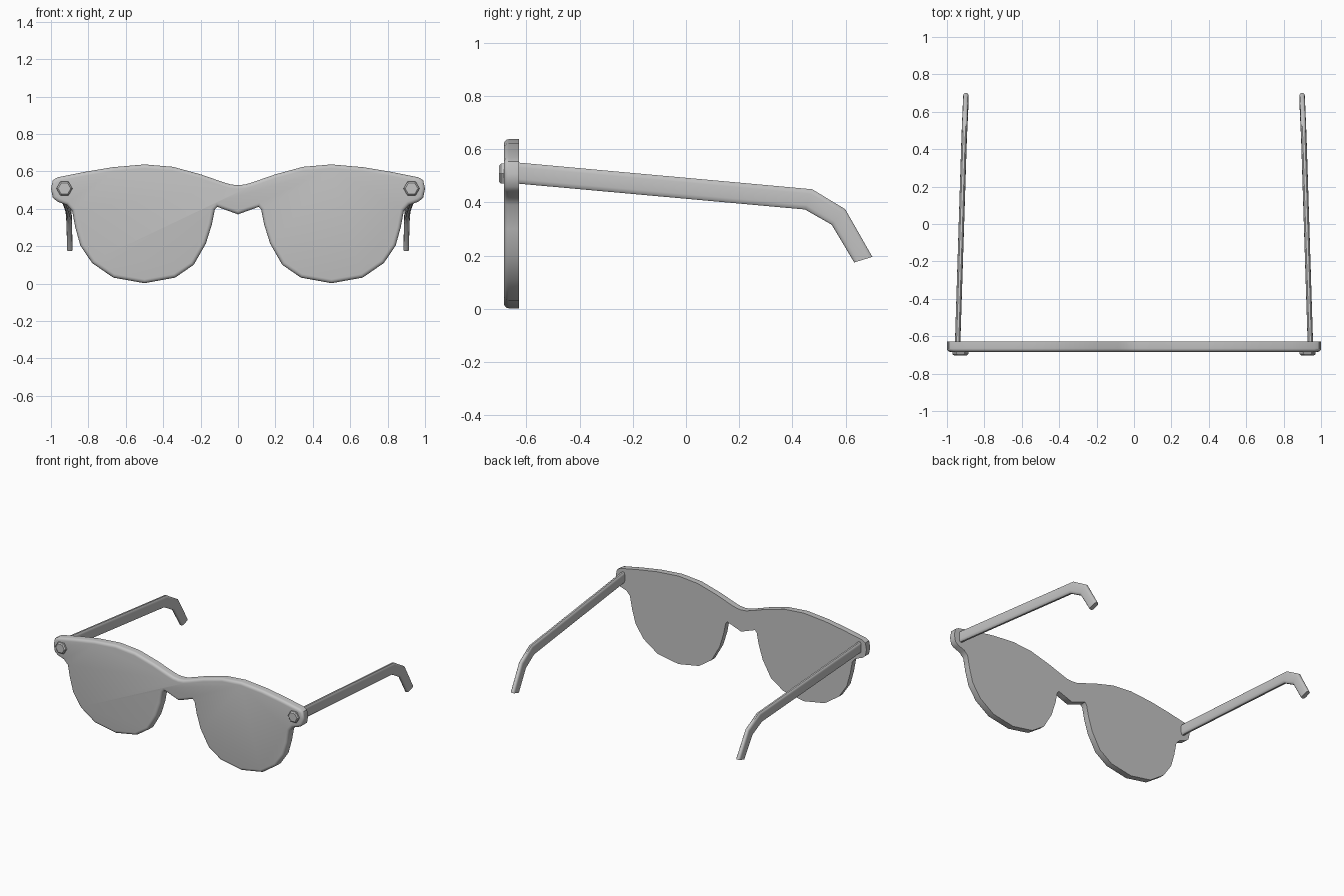
import bpy, bmesh, math
from mathutils import Vector

if "Cube" in bpy.data.objects:
    bpy.data.objects.remove(bpy.data.objects["Cube"])

grey = bpy.data.materials.new("frame grey")
grey.diffuse_color = (0.55, 0.55, 0.55, 1)
grey.use_nodes = True
grey.node_tree.nodes["Principled BSDF"].inputs["Base Color"].default_value = grey.diffuse_color


def loft(name, rings, angle=40):
    """Skin a list of equal-length point rings and cap both ends."""
    bm = bmesh.new()
    loops = [[bm.verts.new(p) for p in ring] for ring in rings]
    n = len(loops[0])
    for a, b in zip(loops, loops[1:]):
        for i in range(n):
            j = (i + 1) % n
            bm.faces.new((a[i], a[j], b[j], b[i]))
    bm.faces.new(loops[0])
    bm.faces.new(loops[-1])
    bmesh.ops.recalc_face_normals(bm, faces=bm.faces)
    mesh = bpy.data.meshes.new(name)
    bm.to_mesh(mesh)
    bm.free()
    mesh.materials.append(grey)
    ob = bpy.data.objects.new(name, mesh)
    bpy.context.collection.objects.link(ob)
    bpy.ops.object.select_all(action='DESELECT')
    ob.select_set(True)
    bpy.context.view_layer.objects.active = ob
    bpy.ops.object.shade_smooth_by_angle(angle=math.radians(angle))
    return ob


def inset(points, d):
    """Offset a clockwise outline inwards by d."""
    out = []
    for i, p in enumerate(points):
        a = (p - points[i - 1]).normalized()
        b = (points[(i + 1) % len(points)] - p).normalized()
        na, nb = Vector((a.y, -a.x)), Vector((b.y, -b.x))
        m = (na + nb).normalized()
        out.append(p + m * d / max(m.dot(na), 0.6))
    return out


# One-piece front: half outline from the bridge top, clockwise to the bridge underside
half = [(0.04, 0.53), (0.085, 0.544), (0.197, 0.583), (0.347, 0.624), (0.5, 0.637),
        (0.67, 0.622), (0.82, 0.597), (0.965, 0.568), (0.99, 0.553), (1.0, 0.507),
        (0.99, 0.458), (0.965, 0.438), (0.915, 0.42), (0.887, 0.39), (0.87, 0.30),
        (0.843, 0.203), (0.78, 0.11), (0.667, 0.032), (0.5, 0.002), (0.336, 0.032),
        (0.237, 0.10), (0.172, 0.213), (0.14, 0.315), (0.124, 0.395), (0.11, 0.41),
        (0.055, 0.39)]
outline = ([(0, 0.526)] + half + [(0, 0.37)] + [(-x, z) for x, z in reversed(half)])
outline = [Vector(p) for p in outline]
rings = [[(p.x, -0.628, p.y) for p in outline]]
for k in range(5):
    t = math.radians(22.5 * k)
    ring = inset(outline, 0.02 * (1 - math.cos(t)))
    rings.append([(p.x, -0.666 - 0.018 * math.sin(t), p.y) for p in ring])
loft("lens_front", rings)

# Arm path stations: (centre x, top y, top z, bottom y, bottom z)
stations = [(0.943, -0.64, 0.55, -0.64, 0.471), (0.908, 0.474, 0.449, 0.447, 0.373),
            (0.903, 0.598, 0.374, 0.547, 0.316), (0.899, 0.70, 0.195, 0.632, 0.174)]
# Rounded cross-section: (sideways offset, position from bottom 0 to top 1)
section = [(-0.006, 0), (-0.012, 0.07), (-0.0145, 0.22), (-0.0145, 0.78), (-0.012, 0.93),
           (-0.006, 1), (0.006, 1), (0.012, 0.93), (0.0145, 0.78), (0.0145, 0.22),
           (0.012, 0.07), (0.006, 0)]

for side, label in ((-1, "left"), (1, "right")):
    rings = []
    for x, ty, tz, by, bz in stations:
        rings.append([(side * (x + u), by + (ty - by) * v, bz + (tz - bz) * v)
                      for u, v in section])
    loft(label + "_arm", rings)

    # Hexagonal hinge stud with a chamfered face
    rings = []
    for y, r in ((-0.675, 0.043), (-0.695, 0.043), (-0.703, 0.034)):
        rings.append([(side * 0.928 + r * math.cos(math.radians(60 * i)), y,
                       0.508 + r * math.sin(math.radians(60 * i))) for i in range(6)])
    loft(label + "_stud", rings, 30)
